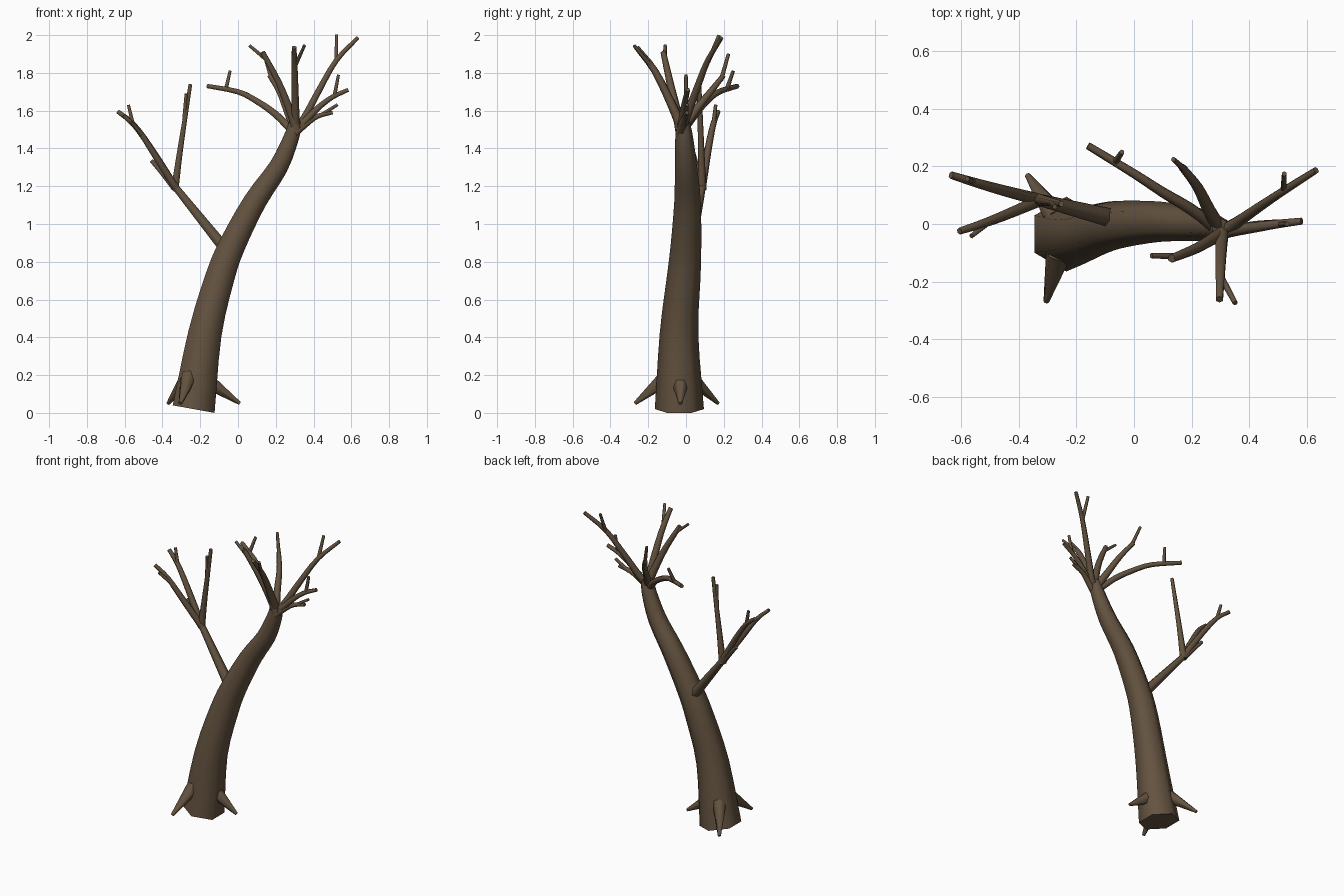
import bpy, bmesh, math
from mathutils import Vector

if "Cube" in bpy.data.objects:
    bpy.data.objects.remove(bpy.data.objects["Cube"], do_unlink=True)

# Bark material
bark = bpy.data.materials.new("brown_bark")
bark.use_nodes = True
colour = (0.125, 0.085, 0.05, 1)
bark.diffuse_color = colour
bsdf = bark.node_tree.nodes["Principled BSDF"]
bsdf.inputs["Base Color"].default_value = colour
bsdf.inputs["Roughness"].default_value = 0.9


def spline(points, steps):
    """Catmull-Rom through (x, y, z, radius) points."""
    p = [Vector(q) for q in points]
    p = [2 * p[0] - p[1]] + p + [2 * p[-1] - p[-2]]
    out = []
    for i in range(1, len(p) - 2):
        a, b, c, d = p[i - 1:i + 3]
        for s in range(steps):
            t = s / steps
            out.append(0.5 * (2 * b + (c - a) * t + (2 * a - 5 * b + 4 * c - d) * t**2
                              + (3 * b - a - 3 * c + d) * t**3))
    return out + [p[-2]]


def tube(name, points, steps=3, sides=6, start_dir=None):
    """Tapered, capped tube along a smooth path."""
    path = spline(points, steps)
    bm = bmesh.new()
    rings = []
    for i, q in enumerate(path):
        t = (path[min(i + 1, len(path) - 1)] - path[max(i - 1, 0)]).to_3d().normalized()
        if i == 0 and start_dir:
            t = Vector(start_dir).normalized()
        side = Vector((0, 1, 0))
        u = (side - t * side.dot(t)).normalized()
        v = t.cross(u)
        ring = []
        for k in range(sides):
            a = math.tau * k / sides
            ring.append(bm.verts.new(q.to_3d() + (u * math.cos(a) + v * math.sin(a)) * q.w))
        rings.append(ring)
    for lo, hi in zip(rings, rings[1:]):
        for k in range(sides):
            n = (k + 1) % sides
            bm.faces.new((lo[k], lo[n], hi[n], hi[k])).smooth = True
    for ring in (rings[0], rings[-1]):
        cap = bm.faces.new(ring)
        for e in cap.edges:
            e.smooth = False
    bmesh.ops.recalc_face_normals(bm, faces=bm.faces)
    mesh = bpy.data.meshes.new(name)
    bm.to_mesh(mesh)
    bm.free()
    mesh.materials.append(bark)
    obj = bpy.data.objects.new(name, mesh)
    bpy.context.collection.objects.link(obj)


def limb(name, points, r0, r1, steps=3):
    """Tube whose radius runs evenly from r0 to r1."""
    n = len(points) - 1
    tube(name, [(*p, r0 + (r1 - r0) * i / n) for i, p in enumerate(points)], steps)


# Leaning trunk
tube("trunk", [
    (-.235, -.035, .02, .13), (-.175, -.037, .42, .102), (-.095, -.012, .72, .089),
    (-.03, 0, .89, .081), (.09, .008, 1.12, .07), (.213, 0, 1.3, .059),
    (.283, -.01, 1.46, .047), (.305, -.02, 1.545, .038)], start_dir=(.18, 0, 1))

# Roots
limb("front_root", [(-.262, -.1, .19), (-.305, -.27, .05)], .046, .01, 1)
limb("back_root", [(-.265, .02, .19), (-.37, .17, .05)], .046, .01, 1)
limb("left_root", [(-.15, -.03, .16), (.01, -.03, .05)], .045, .01, 1)

# Crown branches
limb("crown_branch_right", [(.29, -.02, 1.49), (.2, .05, 1.58), (.1, .11, 1.65),
                            (0, .175, 1.7), (-.16, .272, 1.73)], .024, .013)
limb("crown_branch_left_back", [(.3, -.03, 1.5), (.35, 0, 1.56), (.43, .055, 1.71),
                                (.52, .115, 1.865), (.633, .187, 1.985)], .026, .012)
limb("crown_branch_back", [(.3, -.02, 1.5), (.26, .05, 1.6), (.22, .13, 1.7),
                           (.168, .197, 1.785)], .026, .014)
limb("crown_branch_front_right", [(.31, -.03, 1.5), (.275, -.05, 1.6), (.215, -.085, 1.75),
                                  (.13, -.12, 1.91)], .028, .015)
limb("crown_branch_front", [(.305, -.02, 1.5), (.303, -.075, 1.63), (.3, -.165, 1.81),
                            (.297, -.262, 1.935)], .028, .014)
limb("crown_branch_left", [(.3, -.03, 1.49), (.36, -.02, 1.55), (.43, -.01, 1.62),
                           (.5, 0, 1.672), (.583, .01, 1.71)], .024, .012)
limb("crown_branch_low_left", [(.3, -.03, 1.48), (.36, -.02, 1.53), (.42, -.005, 1.57),
                               (.5, .005, 1.59)], .024, .011)

# Fork on the right side
limb("fork_stem", [(-.07, .018, .87), (-.335, .085, 1.2)], .034, .021, 1)
limb("fork_branch_back", [(-.325, .083, 1.185), (-.46, .118, 1.4), (-.555, .145, 1.53),
                          (-.636, .17, 1.595)], .022, .013)
limb("fork_branch_front", [(-.325, .083, 1.185), (-.45, .03, 1.38), (-.53, 0, 1.5),
                           (-.607, -.025, 1.575)], .022, .012)
limb("fork_branch_up", [(-.335, .085, 1.18), (-.305, .08, 1.4), (-.252, .07, 1.74)], .023, .011)
limb("fork_stub", [(-.335, .085, 1.19), (-.4, .1, 1.27), (-.458, .115, 1.335)], .02, .012)

# Thin twigs
twigs = [
    ((-.065, .215, 1.71), (-.042, .25, 1.81)),
    ((.52, .118, 1.86), (.522, .175, 2.0)),
    ((.18, .185, 1.76), (.137, .225, 1.9)),
    ((.15, -.112, 1.87), (.06, -.11, 1.945)),
    ((.3, -.18, 1.83), (.352, -.275, 1.945)),
    ((.51, 0, 1.675), (.532, 0, 1.79)),
    ((.43, 0, 1.57), (.527, .005, 1.632)),
    ((-.555, .145, 1.525), (-.58, .157, 1.63)),
    ((-.5, .01, 1.46), (-.565, -.042, 1.54)),
    ((-.285, .075, 1.55), (-.275, .06, 1.69)),
]
for i, (a, b) in enumerate(twigs):
    limb(f"twig_{i + 1}", [a, b], .012, .009, 1)
